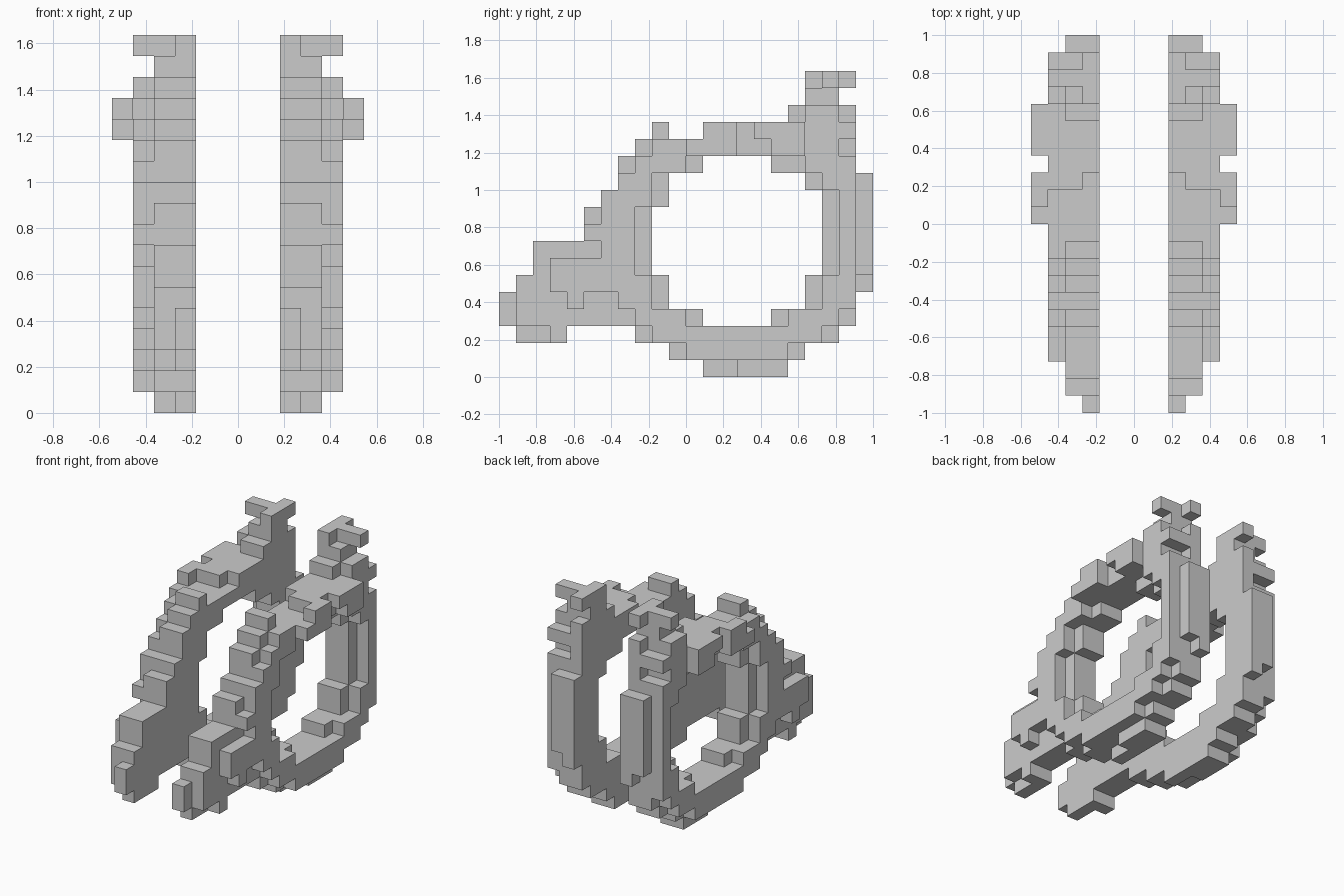
import bpy, bmesh
from mathutils import Vector

if "Cube" in bpy.data.objects:
    bpy.data.objects.remove(bpy.data.objects["Cube"])

U = 1 / 11  # block size; the model is a 22-block long pair of mirrored block frames


def blocks(layer, spans):
    """Blocks of one x layer from (row, first y, last y) spans."""
    return {(layer, j, k) for k, a, b in spans for j in range(a, b + 1)}


# Flat inner plate: the complete side outline
PLATE = [(0, 1, 5), (1, -1, 6), (2, -10, -8), (2, -3, 8), (3, -11, 0), (3, 5, 9),
         (4, -11, -2), (4, 7, 9), (5, -10, -2), (5, 7, 10), (6, -9, -3), (6, 8, 10),
         (7, -9, -3), (7, 8, 10), (8, -6, -3), (8, 8, 10), (9, -6, -3), (9, 8, 10),
         (10, -5, -2), (10, 8, 10), (11, -4, -2), (11, 7, 10), (12, -4, 0), (12, 5, 9),
         (13, -3, 9), (14, -2, -2), (14, 3, 9), (15, 6, 9), (16, 7, 8), (17, 7, 9)]
# Raised outer band
BAND = [(1, 0, 5), (2, -2, 7), (3, -3, -1), (3, 6, 8), (4, -7, -7), (4, -4, -3), (4, 8, 9),
        (5, -8, -3), (5, 8, 9), (6, -8, -4), (6, 9, 9), (7, -5, -4), (7, 9, 9),
        (8, -6, -4), (8, 9, 9), (9, -5, -4), (9, 9, 9), (10, -5, -3), (10, 9, 9),
        (11, -4, -3), (11, 8, 9), (12, -3, -1), (12, 7, 9), (13, -2, 8),
        (14, 2, 9), (15, 7, 8), (17, 8, 8)]
# Flared lip above the opening
LIP = [(13, 0, 2), (13, 5, 6), (14, 1, 2), (14, 4, 6)]
# Blocks of the plate that are only one layer thick
THIN = [(0, 1, 2), (2, -10, -9), (3, -11, -11), (4, -11, -11), (5, 10, 10),
        (13, 9, 9), (15, 9, 9), (17, 7, 7), (17, 9, 9)]

solid = (blocks(2, PLATE) | (blocks(3, PLATE) - blocks(3, THIN))
         | blocks(4, BAND) | blocks(5, LIP))
solid |= blocks(3, [(14, 2, 2)])


def part_of(cell):
    _, j, k = cell
    if k >= 12 and j >= 7:
        return "rear_post"
    if k >= 12:
        return "top_rail"
    if j <= -4:
        return "front_brace"
    return "ring_frame"


def build(name, cells):
    """Skin the exposed block sides and mirror them across x."""
    bm = bmesh.new()
    verts = {}

    def vert(p):
        if p not in verts:
            verts[p] = bm.verts.new(Vector(p) * U)
        return verts[p]

    for c in sorted(cells):
        for ax in range(3):
            for s in (0, 1):
                n = list(c)
                n[ax] += 2 * s - 1
                if tuple(n) in solid:
                    continue
                quad = []
                for da, db in ((0, 0), (1, 0), (1, 1), (0, 1)):
                    p = list(c)
                    p[ax] += s
                    p[(ax + 1) % 3] += da
                    p[(ax + 2) % 3] += db
                    quad.append(vert(tuple(p)))
                bm.faces.new(quad if s else quad[::-1])
    mesh = bpy.data.meshes.new(name)
    bm.to_mesh(mesh)
    bm.free()
    ob = bpy.data.objects.new(name, mesh)
    bpy.context.collection.objects.link(ob)
    ob.modifiers.new("Mirror", 'MIRROR').use_axis[0] = True


for part in ("front_brace", "ring_frame", "top_rail", "rear_post"):
    build(part, {c for c in solid if part_of(c) == part})
